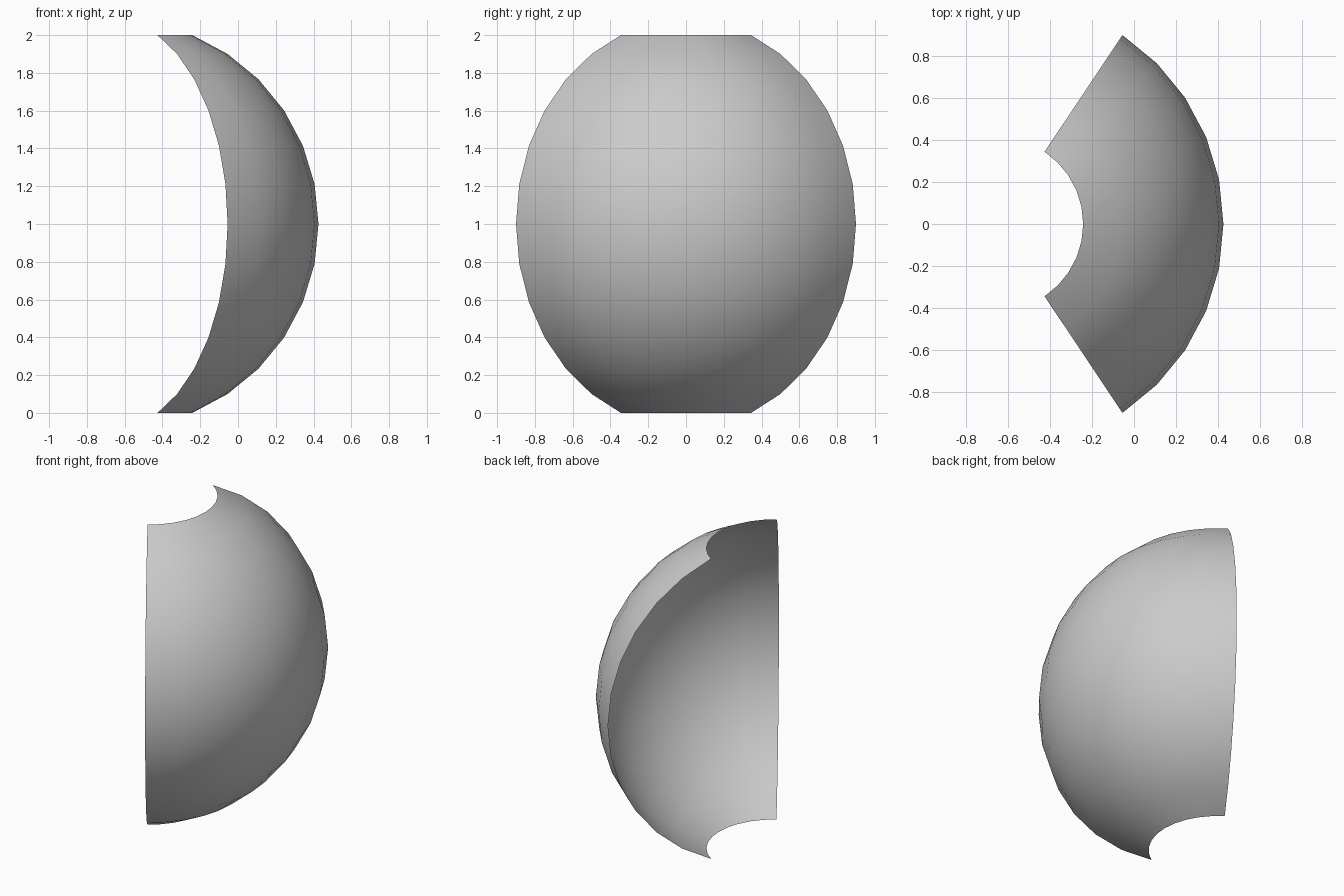
import bpy, bmesh
from math import sin, cos, radians

if "Cube" in bpy.data.objects:
    bpy.data.objects.remove(bpy.data.objects["Cube"])

# Curved screen: a patch of a 32 x 16 sphere, ten segments wide, twelve rings tall
STEP = radians(11.25)
R = 1 / sin(6 * STEP)
axis_x = -(R + R * cos(6 * STEP) * cos(5 * STEP)) / 2

bm = bmesh.new()
grid = [[bm.verts.new((axis_x + R * cos(i * STEP) * cos(j * STEP),
                       R * cos(i * STEP) * sin(j * STEP),
                       1 + R * sin(i * STEP)))
         for j in range(-5, 6)] for i in range(-6, 7)]
for lower, upper in zip(grid, grid[1:]):
    for j in range(10):
        face = bm.faces.new((lower[j], lower[j + 1], upper[j + 1], upper[j]))
        face.smooth = True

mesh = bpy.data.meshes.new("curved_shell")
bm.to_mesh(mesh)
bm.free()
shell = bpy.data.objects.new("curved_shell", mesh)
bpy.context.collection.objects.link(shell)
